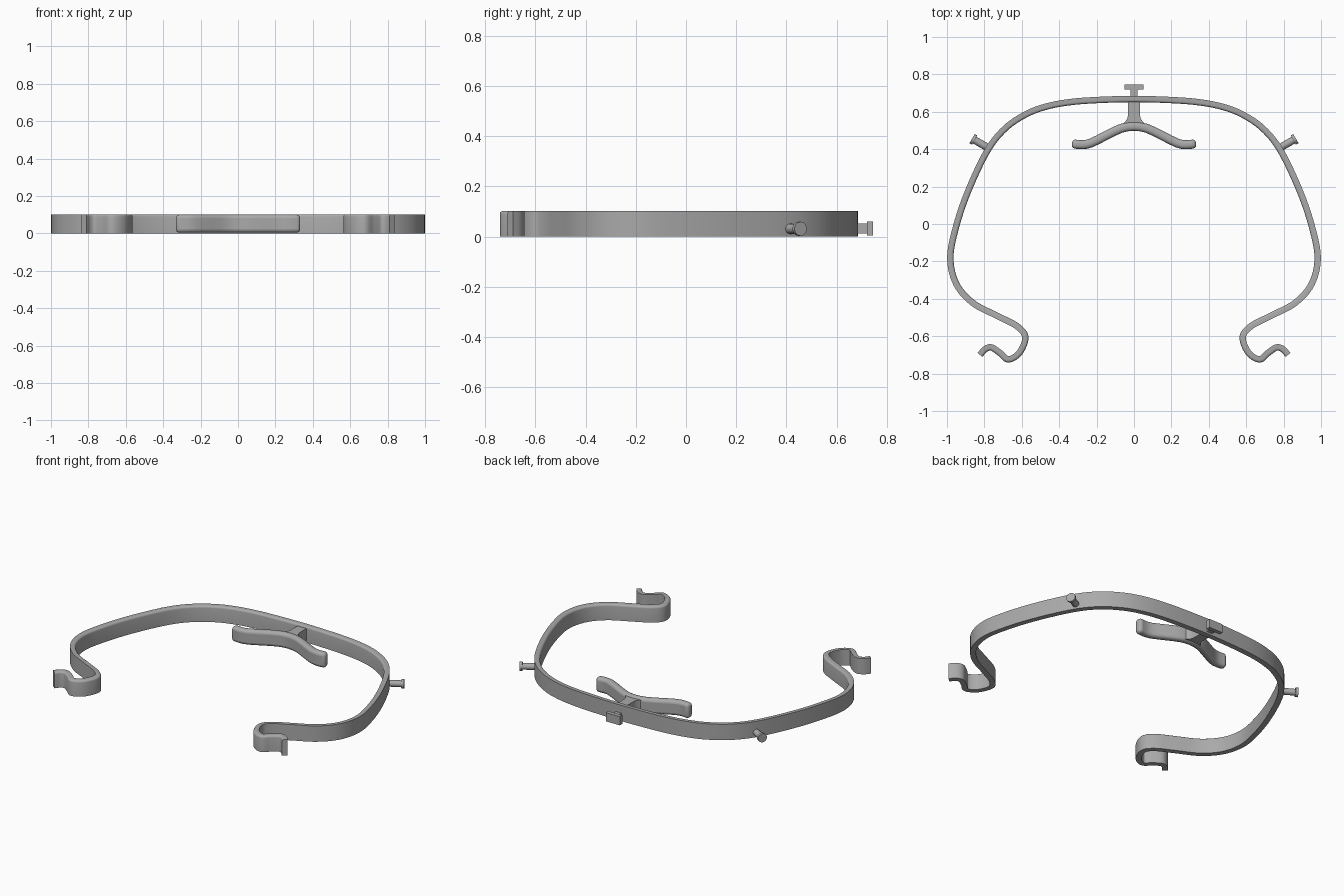
import bpy, bmesh, math
from mathutils import Vector, Matrix

cube = bpy.data.objects.get("Cube")
if cube:
    bpy.data.objects.remove(cube, do_unlink=True)

gray = bpy.data.materials.new("plain gray")
gray.use_nodes = True
COLOR = (0.4, 0.4, 0.4, 1)
gray.diffuse_color = COLOR
gray.node_tree.nodes["Principled BSDF"].inputs["Base Color"].default_value = COLOR


def finish(name, bm, smooth=True):
    bmesh.ops.recalc_face_normals(bm, faces=bm.faces)
    mesh = bpy.data.meshes.new(name)
    bm.to_mesh(mesh)
    bm.free()
    mesh.materials.append(gray)
    obj = bpy.data.objects.new(name, mesh)
    bpy.context.collection.objects.link(obj)
    if smooth:
        bpy.ops.object.select_all(action='DESELECT')
        obj.select_set(True)
        bpy.context.view_layer.objects.active = obj
        bpy.ops.object.shade_smooth_by_angle(angle=math.radians(35))
    return obj


def mirrored(half):
    """Full left-to-right path from a half that starts on the centre line."""
    return [Vector((-x, y)) for x, y in reversed(half[1:])] + [Vector(p) for p in half]


def spline(pts, steps):
    """Catmull-Rom curve through the points."""
    p = [pts[0] * 2 - pts[1]] + pts + [pts[-1] * 2 - pts[-2]]
    out = []
    for a, b, c, d in zip(p, p[1:], p[2:], p[3:]):
        for i in range(steps):
            t = i / steps
            out.append(0.5 * (2 * b + (c - a) * t + (2 * a - 5 * b + 4 * c - d) * t * t
                              + (3 * b - a - 3 * c + d) * t ** 3))
    return out + [pts[-1]]


def sweep(name, path, section):
    """Sweep a (side offset, height) section along a flat path."""
    bm = bmesh.new()
    rings = []
    for i, p in enumerate(path):
        t = (path[min(i + 1, len(path) - 1)] - path[max(i - 1, 0)]).normalized()
        n = Vector((t.y, -t.x))
        rings.append([bm.verts.new((p.x + n.x * s, p.y + n.y * s, z)) for s, z in section])
    k = len(section)
    for a, b in zip(rings, rings[1:]):
        for j in range(k):
            bm.faces.new((a[j], b[j], b[(j + 1) % k], a[(j + 1) % k]))
    bm.faces.new(rings[0])
    bm.faces.new(rings[-1])
    return finish(name, bm)


def prism(name, outline, z0, z1):
    bm = bmesh.new()
    face = bm.faces.new([bm.verts.new((x, y, z0)) for x, y in outline])
    up = bmesh.ops.extrude_face_region(bm, geom=[face])
    bmesh.ops.translate(bm, vec=(0, 0, z1 - z0),
                        verts=[v for v in up["geom"] if isinstance(v, bmesh.types.BMVert)])
    return finish(name, bm)


def box(name, x, y0, y1, z0, z1):
    return prism(name, [(-x, y0), (x, y0), (x, y1), (-x, y1)], z0, z1)


def disc(name, start, direction, d0, d1, radius, z):
    """Cylinder lying along a horizontal direction."""
    bm = bmesh.new()
    centre = start + direction * (d0 + d1) / 2
    turn = Vector((direction.x, direction.y, 0)).to_track_quat('Z', 'Y').to_matrix().to_4x4()
    bmesh.ops.create_cone(bm, cap_ends=True, segments=32, radius1=radius, radius2=radius,
                          depth=d1 - d0,
                          matrix=Matrix.Translation((centre.x, centre.y, z)) @ turn)
    return finish(name, bm)


# Main band with curled hook ends, inner top edge rounded
HEIGHT, HALF, ROUND = 0.102, 0.017, 0.013
band_half = [(0, .668), (.17, .664), (.33, .653), (.46, .63), (.575, .588), (.69, .51),
             (.785, .39), (.885, .18), (.95, -.01), (.982, -.18), (.95, -.32),
             (.86, -.423), (.727, -.493), (.625, -.547), (.581, -.605), (.612, -.688),
             (.672, -.724), (.716, -.69), (.762, -.66), (.797, -.67), (.823, -.7)]
section = [(-HALF, 0), (-HALF, HEIGHT)]
for i in range(5):
    a = math.pi / 2 * (1 - i / 4)
    section.append((HALF - ROUND + ROUND * math.cos(a), HEIGHT - ROUND + ROUND * math.sin(a)))
section.append((HALF, 0))
sweep("band", spline(mirrored(band_half), 7), section)

# Curved inner bar with softened edges
bar_half = [(0, .522), (.07, .511), (.15, .473), (.23, .433), (.28, .424), (.332, .43)]
bar = sweep("inner_bar", spline(mirrored(bar_half), 2),
            [(-.024, .004), (-.024, .1), (.024, .1), (.024, .004)])
soft = bar.modifiers.new("soft edges", 'BEVEL')
soft.width = 0.019
soft.segments = 4
soft.limit_method = 'ANGLE'
soft.angle_limit = math.radians(50)

# Flared stem joining the bar to the band
flare = [(.075, .515), (.05, .545), (.037, .56), (.032, .58), (.032, .66)]
prism("stem", flare + [(-x, y) for x, y in reversed(flare)], 0.012, 0.09)

# Rear knob
box("rear_knob_neck", .02, .67, .725, .013, .052)
box("rear_knob_cap", .05, .72, .745, .004, .06)

# Side pegs
for side, label in ((1, "left"), (-1, "right")):
    root = Vector((side * .785, .41))
    out = Vector((side * math.cos(math.radians(30)), .5))
    disc(label + "_peg_neck", root, out, 0, .085, .02, .031)
    disc(label + "_peg_cap", root, out, .077, .093, .028, .031)
